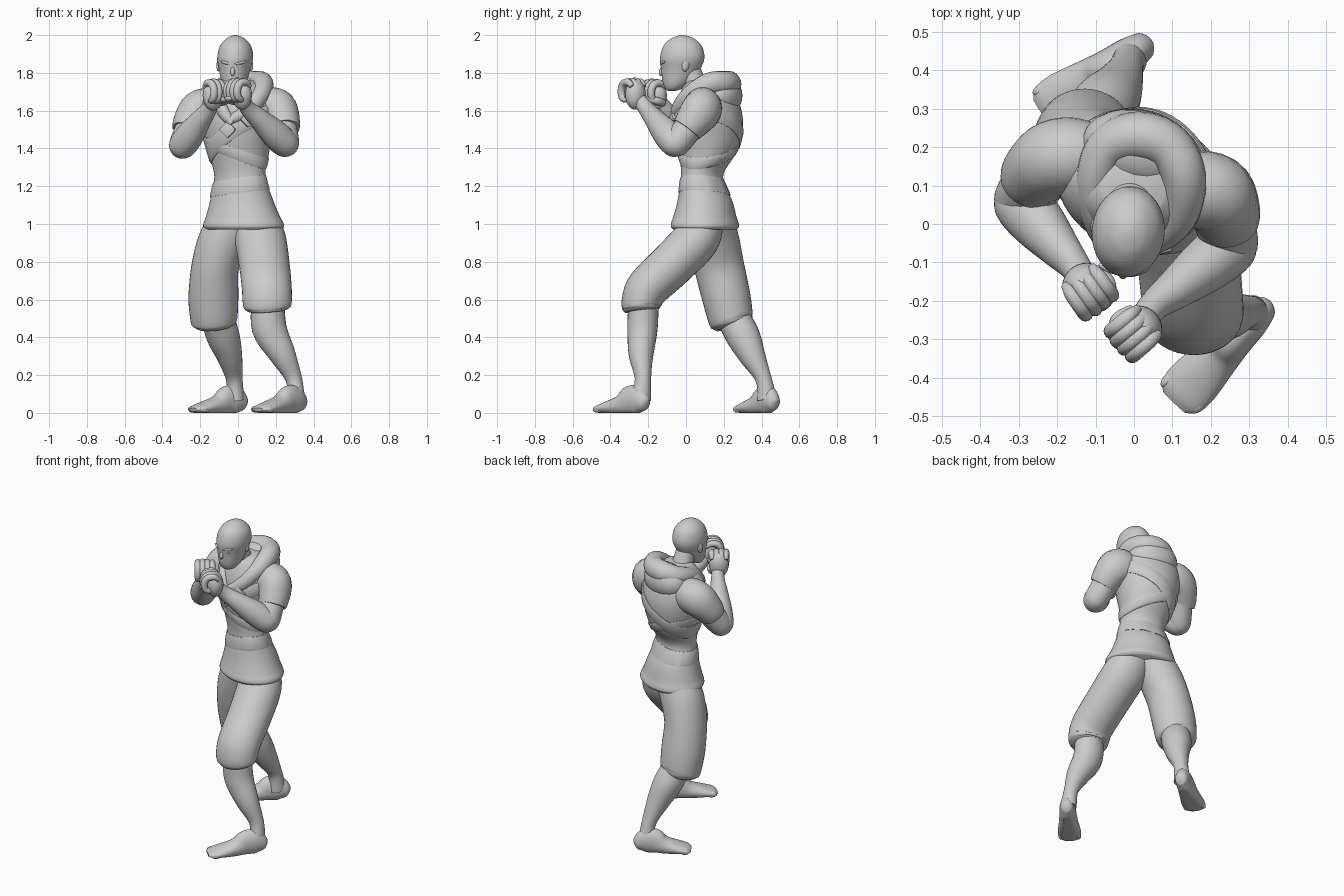
import bpy, bmesh, math
from mathutils import Vector, Matrix, Euler

if "Cube" in bpy.data.objects:
    bpy.data.objects.remove(bpy.data.objects["Cube"])

def finish(name, bm, angle=50):
    bmesh.ops.recalc_face_normals(bm, faces=bm.faces)
    me = bpy.data.meshes.new(name)
    bm.to_mesh(me)
    bm.free()
    ob = bpy.data.objects.new(name, me)
    bpy.context.collection.objects.link(ob)
    bpy.ops.object.select_all(action='DESELECT')
    ob.select_set(True)
    bpy.context.view_layer.objects.active = ob
    bpy.ops.object.shade_smooth_by_angle(angle=math.radians(angle))
    return ob

def spline(st, sub):
    """Catmull-Rom through rows of numbers."""
    out, n = [], len(st)
    for i in range(n - 1):
        p = [st[max(i - 1, 0)], st[i], st[i + 1], st[min(i + 2, n - 1)]]
        for k in range(sub):
            u = k / sub
            out.append([0.5 * (2 * b + (c - a) * u + (2 * a - 5 * b + 4 * c - d) * u * u
                               + (3 * b - a - 3 * c + d) * u ** 3) for a, b, c, d in zip(*p)])
    return out + [list(st[-1])]

def loft(name, st, flat=False, up=False, n=28, sub=5):
    """Stations x, y, z, half width, half depth, yaw in degrees."""
    rows = spline([tuple(s) + (0,) * (6 - len(s)) for s in st], sub)
    bm, rings = bmesh.new(), []
    for i, (x, y, z, a, b, yaw) in enumerate(rows):
        t = Vector(rows[min(i + 1, len(rows) - 1)][:3]) - Vector(rows[max(i - 1, 0)][:3])
        t = Vector((0, 0, 1)) if flat else t.normalized()
        r = math.radians(yaw)
        side = Vector((0, 0, 1)) if up else Vector((math.cos(r), math.sin(r), 0))
        side = (side - t * side.dot(t)).normalized()
        other = t.cross(side)
        ring = []
        for k in range(n):
            q = 2 * math.pi * k / n
            v = Vector((x, y, z)) + side * a * math.cos(q) + other * b * math.sin(q)
            v.z = max(v.z, 0)
            ring.append(bm.verts.new(v))
        rings.append(ring)
    for r0, r1 in zip(rings, rings[1:]):
        for k in range(n):
            bm.faces.new((r0[k], r0[(k + 1) % n], r1[(k + 1) % n], r1[k]))
    bm.faces.new(rings[0])
    bm.faces.new(rings[-1])
    return finish(name, bm)

def ball(name, loc, size, rot=(0, 0, 0)):
    bm = bmesh.new()
    bmesh.ops.create_uvsphere(bm, u_segments=24, v_segments=14, radius=1)
    rot = Euler([math.radians(d) for d in rot]).to_matrix().to_4x4()
    bm.transform(Matrix.Translation(loc) @ rot @ Matrix.Diagonal((*size, 1)))
    return finish(name, bm)

# Tunic body, twisted towards the rear shoulder
TORSO = [(.03, .10, .97, .205, .162, -20), (.03, .10, .985, .218, .174, -20),
         (.029, .10, 1.005, .216, .173, -20), (.026, .10, 1.04, .2, .162, -20), (.02, .10, 1.12, .172, .142, -20),
         (.01, .085, 1.25, .138, .108, -18), (.005, .11, 1.36, .157, .145, -16),
         (0, .118, 1.45, .18, .172, -15), (0, .118, 1.55, .2, .182, -14),
         (0, .115, 1.64, .2, .165, -14), (0, .11, 1.715, .15, .13, -14),
         (0, .09, 1.76, .08, .08, -14)]
loft("tunic", TORSO, flat=True, n=48)
BODY = spline(TORSO, 12)

def on_body(q, z, off=0):
    s = min(BODY, key=lambda row: abs(row[2] - z))
    r = math.radians(s[5])
    u, v = (s[3] + off) * math.cos(q), (s[4] + off) * math.sin(q)
    return Vector((s[0] + u * math.cos(r) - v * math.sin(r),
                   s[1] + u * math.sin(r) + v * math.cos(r), z))

def band(name, z, swing, w, thick, n=64):
    bm, rings = bmesh.new(), []
    for k in range(n):
        q = 2 * math.pi * k / n
        h = z + swing * math.cos(q)
        rings.append([bm.verts.new(on_body(q, h + dz, o)) for dz, o in
                      ((-w, -.02), (-w, thick * .4), (-w * .7, thick), (w * .7, thick), (w, thick * .4), (w, -.02))])
    for k in range(n):
        a, b = rings[k], rings[(k + 1) % n]
        for j in range(6):
            bm.faces.new((a[j], a[(j + 1) % 6], b[(j + 1) % 6], b[j]))
    finish(name, bm)

# Wrapped straps and waist fold
band("chest_strap", 1.48, .12, .045, .008)
band("cross_wrap", 1.38, -.06, .03, .006)
band("waist_fold", 1.20, .02, .04, .006)

# Diamond studs on the strap
for i, (q, z) in enumerate(((-92, 1.50), (-62, 1.555))):
    bm = bmesh.new()
    bmesh.ops.create_cube(bm, size=1)
    bmesh.ops.bevel(bm, geom=bm.edges[:], offset=.1, segments=1, affect='EDGES')
    p = on_body(math.radians(q), z, .01)
    turn = Matrix.Rotation(math.radians(q + 76), 4, 'Z') @ Matrix.Rotation(math.radians(45), 4, 'Y')
    bm.transform(Matrix.Translation(p) @ turn @ Matrix.Diagonal((.065, .025, .065, 1)))
    finish(f"diamond_stud_{i}", bm, 30)

# Hood rolled around the neck, hanging down the back
loft("hood_roll", [(-.06, -.06, 1.54, .02, .02), (.05, -.045, 1.6, .04, .035), (.115, .02, 1.68, .05, .05),
                   (.13, .12, 1.74, .06, .058), (.09, .2, 1.745, .065, .062), (.01, .228, 1.74, .068, .065),
                   (-.065, .2, 1.725, .06, .058), (-.1, .12, 1.705, .05, .05), (-.1, .03, 1.66, .042, .04),
                   (-.075, -.04, 1.59, .035, .03), (-.03, -.065, 1.53, .02, .02)], up=True, n=20)
ball("hood_drape", (.015, .19, 1.675), (.155, .105, .11), (-25, 0, -14))

# Neck and head
loft("neck", [(0, .1, 1.66, .08, .08), (-.01, .05, 1.74, .064, .067), (-.015, .01, 1.83, .06, .065)], flat=True)
HY = -5
loft("head", [(-.022, -.075, 1.705, .022, .02, HY), (-.022, -.066, 1.715, .045, .042, HY),
              (-.021, -.048, 1.75, .066, .075, HY), (-.018, -.028, 1.82, .083, .104, HY),
              (-.015, -.02, 1.88, .095, .118, HY), (-.013, -.018, 1.94, .083, .103, HY),
              (-.013, -.018, 1.978, .053, .067, HY), (-.013, -.018, 1.995, .024, .03, HY),
              (-.013, -.018, 2.0, .003, .003, HY)], flat=True, n=40)
ball("nose", (-.028, -.128, 1.808), (.012, .015, .026), (-15, 0, HY))
ball("mouth", (-.028, -.112, 1.765), (.026, .014, .01), (0, 0, HY))
for s, side in ((-1, "right"), (1, "left")):
    ball(side + "_brow", (-.025 + s * .036, -.119 - s * .003, 1.853), (.034, .012, .009), (0, s * -12, s * 20))
    ball(side + "_eye", (-.025 + s * .035, -.113 - s * .003, 1.833), (.017, .011, .008), (0, 0, s * 20))
    ball(side + "_ear", (-.017 + s * .085, -.002, 1.84), (.011, .02, .033), (-12, 0, s * 15))

# Sleeves, arms and fists
ARMS = {"right": dict(
            sleeve=[(-.08, .16, 1.62, .08, .08), (-.15, .175, 1.615, .105, .1), (-.21, .17, 1.595, .108, .1),
                    (-.255, .135, 1.535, .092, .09), (-.27, .112, 1.495, .08, .08)],
            elbow=(-.298, .06, 1.41), wrist=(-.15, -.115, 1.615), fist=(-.12, -.17, 1.69), yaw=35),
        "left": dict(
            sleeve=[(.08, .10, 1.62, .08, .08), (.15, .09, 1.615, .108, .1), (.21, .08, 1.6, .112, .102),
                    (.237, .035, 1.54, .095, .092), (.245, .005, 1.5, .083, .082)],
            elbow=(.255, -.055, 1.42), wrist=(.05, -.215, 1.615), fist=(.005, -.28, 1.695), yaw=-50)}
for side, arm in ARMS.items():
    loft(side + "_sleeve", arm["sleeve"], up=True)
    e, w, f = (Vector(arm[k]) for k in ("elbow", "wrist", "fist"))
    sh = Vector(arm["sleeve"][2][:3])
    d = (e - sh).normalized()
    loft(side + "_upper_arm", [(*sh, .08, .08), (*sh.lerp(e, .55), .078, .077), (*e, .07, .07),
                               (*(e + d * .045), .045, .045), (*(e + d * .06), .012, .012)])
    d = (w - e).normalized()
    loft(side + "_forearm", [(*(e - d * .06), .012, .012), (*(e - d * .045), .045, .045), (*e, .072, .072),
                             (*e.lerp(w, .3), .076, .072), (*e.lerp(w, .7), .056, .054),
                             (*w, .043, .04), (*f, .036, .036)], up=True)
    turn = Matrix.Rotation(math.radians(arm["yaw"]), 3, 'Z')
    at = lambda x, y, z: f + turn @ Vector((x, y, z))
    ball(side + "_palm", at(0, .02, -.01), (.058, .05, .08), (0, 0, arm["yaw"]))
    for i in range(4):
        x, k = (i - 1.5) * .028, 1 - .06 * abs(i - 1.3)
        path = [(.045, .035, .012), (.015, .06, .019), (-.03, .055, .02), (-.052, .018, .02),
                (-.046, -.025, .019), (-.02, -.04, .016), (-.008, -.036, .006)]
        loft(f"{side}_finger_{i}", [(*at(x, y * k, z * k), r, r, arm["yaw"]) for y, z, r in path], n=14, sub=4)
    s = 1 if side == "right" else -1
    loft(side + "_thumb", [(*at(*p[:3]), p[3], p[3]) for p in
                           ((s * .045, .03, -.05, .018), (s * .052, -.012, -.04, .021), (s * .035, -.045, -.032, .018),
                            (s * .005, -.056, -.03, .015), (s * -.01, -.055, -.03, .005))], up=True, n=14)

# Baggy trousers, shins and feet
LEGS = {"left": dict(
            pants=[(.085, .1, 1.02, .12, .1), (.118, .055, .92, .135, .122), (.14, -.08, .78, .134, .12),
                   (.152, -.2, .665, .132, .114), (.155, -.235, .59, .13, .106), (.157, -.236, .555, .122, .1),
                   (.158, -.235, .54, .098, .09)],
            shin=[(.16, -.225, .6, .085, .08), (.165, -.23, .45, .092, .08), (.235, -.238, .31, .07, .066),
                  (.295, -.228, .18, .044, .043), (.308, -.24, .07, .046, .055)],
            heel=(.35, -.205), toe=(.105, -.465)),
        "right": dict(
            pants=[(-.01, .13, 1.02, .12, .12), (-.075, .15, .92, .13, .13), (-.12, .175, .78, .125, .132),
                   (-.13, .212, .62, .132, .128), (-.128, .235, .51, .126, .12), (-.125, .245, .475, .118, .11),
                   (-.123, .25, .455, .092, .09)],
            shin=[(-.12, .235, .53, .085, .085), (-.08, .3, .41, .088, .09), (-.045, .352, .3, .068, .07),
                  (-.02, .41, .18, .044, .043), (-.012, .43, .07, .046, .055)],
            heel=(.04, .475), toe=(-.24, .29))}
for side, leg in LEGS.items():
    loft(side + "_trouser_leg", leg["pants"], n=36)
    loft(side + "_shin", leg["shin"])
    h, t = Vector(leg["heel"]), Vector(leg["toe"])
    d = (t - h).normalized()
    yaw = math.degrees(math.atan2(d.y, d.x)) + 90
    prof = [(0, .045, .012, .02), (.04, .05, .034, .042), (.18, .065, .046, .075), (.35, .065, .05, .078),
            (.52, .042, .057, .054), (.78, .027, .069, .034), (.93, .02, .064, .022), (1, .016, .04, .01)]
    loft(side + "_foot", [(*h.lerp(t, u), z, a, b, yaw) for u, z, a, b in prof])
    across = Vector((-d.y, d.x))
    for i in range(5):
        p = t - d * (.028 + .006 * abs(i - 1.5)) + across * (i - 2) * .026
        ball(f"{side}_toe_{i}", (p.x, p.y, .019), (.015, .03, .018), (0, 0, yaw))
